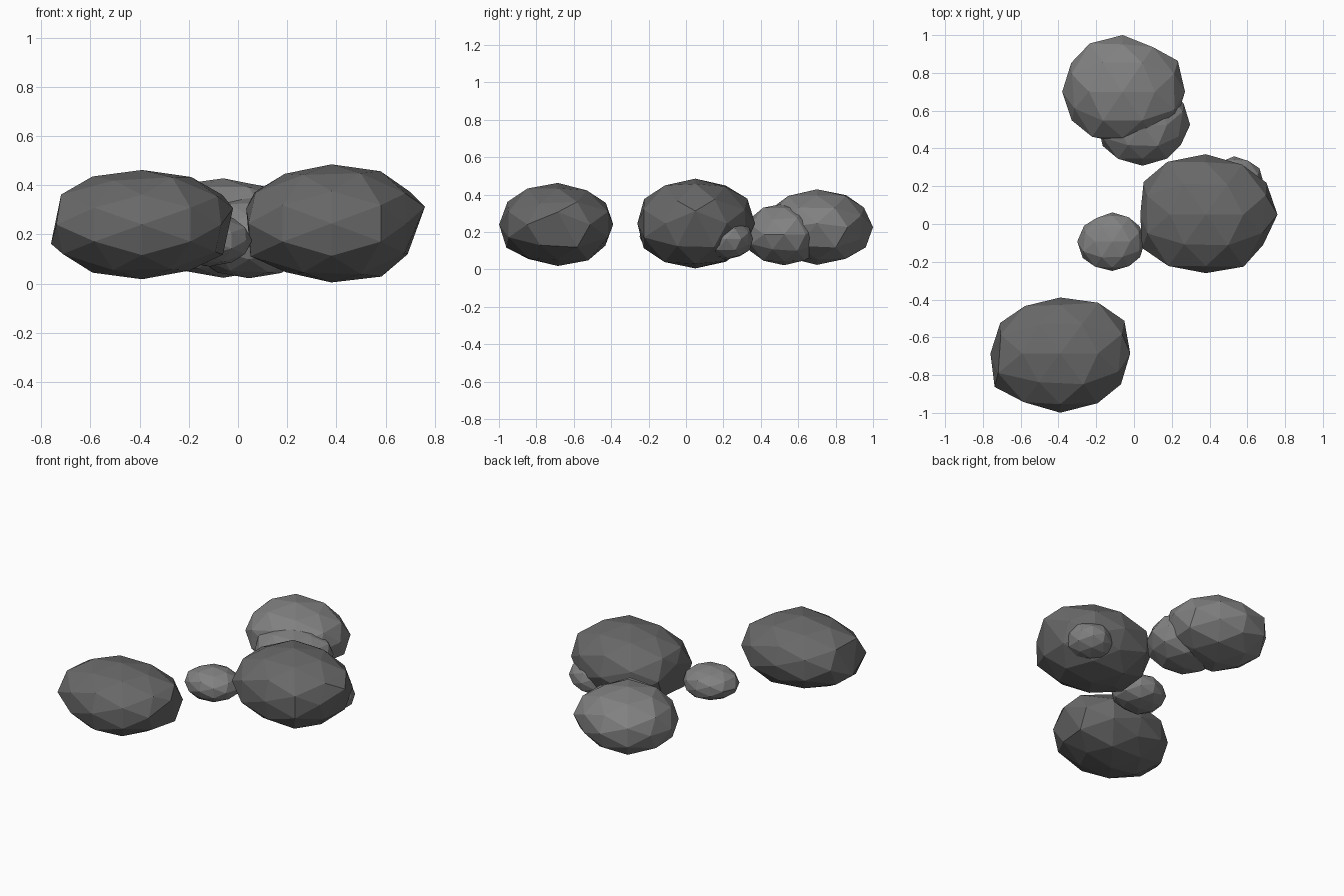
import bpy, bmesh, math, random
from mathutils import Matrix

if "Cube" in bpy.data.objects:
    bpy.data.objects.remove(bpy.data.objects["Cube"])

TILT = math.atan(2 / (1 + math.sqrt(5)))   # puts an edge midpoint at the pole
ANGLES = [0, 32, 58, 90, 122, 148, 180, 212, 238, 270, 302, 328]


def grey(name, value):
    mat = bpy.data.materials.new(name)
    mat.diffuse_color = (value, value, value, 1)
    mat.use_nodes = True
    mat.node_tree.nodes["Principled BSDF"].inputs["Base Color"].default_value = mat.diffuse_color
    return mat


dark, light = grey("dark_stone", 0.14), grey("light_stone", 0.22)


def rock(name, centre, size, mat, seed, outline=None, ends=(0, 0)):
    """Low-poly boulder: icosphere with an uneven plan outline."""
    rng = random.Random(seed)
    outline = outline or [rng.uniform(0.96, 1.07) for _ in ANGLES]
    bm = bmesh.new()
    bmesh.ops.create_icosphere(bm, subdivisions=2, radius=1,
                               matrix=Matrix.Rotation(-TILT, 4, 'Y'))
    for v in bm.verts:
        x, y, z = v.co
        a = math.degrees(math.atan2(y, x)) % 360
        near = min(range(12), key=lambda i: min(abs(ANGLES[i] - a), 360 - abs(ANGLES[i] - a)))
        k = 1 + (outline[near] - 1) * (1 - z * z)
        if 0.4 < abs(z) < 0.95:
            k *= rng.uniform(0.98, 1.05)
        if abs(x) > 0.97:
            z += ends[0] if x > 0 else ends[1]
        v.co = (centre[0] + x * k * size[0],
                centre[1] + y * k * size[1],
                centre[2] + z * size[2] * (k if abs(z) > 0.4 else 1))
    bmesh.ops.recalc_face_normals(bm, faces=bm.faces)
    me = bpy.data.meshes.new(name)
    bm.to_mesh(me)
    bm.free()
    me.materials.append(mat)
    ob = bpy.data.objects.new(name, me)
    bpy.context.collection.objects.link(ob)
    return ob


# Large boulders
rock("front_boulder", (-0.39, -0.685, 0.24), (0.37, 0.305, 0.222), dark, 1,
     [1, 1.077, 1.095, .97, 1.017, 1.01, 1, 1.106, 1.05, 1.03, 1.075, 1.02], (.3, -.35))
rock("middle_boulder", (0.38, 0.05, 0.245), (0.365, 0.31, 0.24), dark, 2,
     [1.04, 1.034, 1.06, 1.03, 1.125, 1.06, .95, 1.086, 1.095, 1, 1.11, .98], (.28, .25))
rock("back_boulder", (-0.06, 0.70, 0.226), (0.33, 0.30, 0.202), light, 3,
     [1, 1.04, .97, 1, 1.06, .97, .97, .96, .98, .9, 1, 1], (.1, 0))

# Smaller stones
rock("small_stone", (-0.115, -0.093, 0.175), (0.175, 0.158, 0.105), light, 4)
rock("back_stone", (0.045, 0.525, 0.187), (0.245, 0.21, 0.165), light, 5)
rock("side_stone", (0.53, 0.215, 0.162), (0.15, 0.145, 0.11), light, 6)
